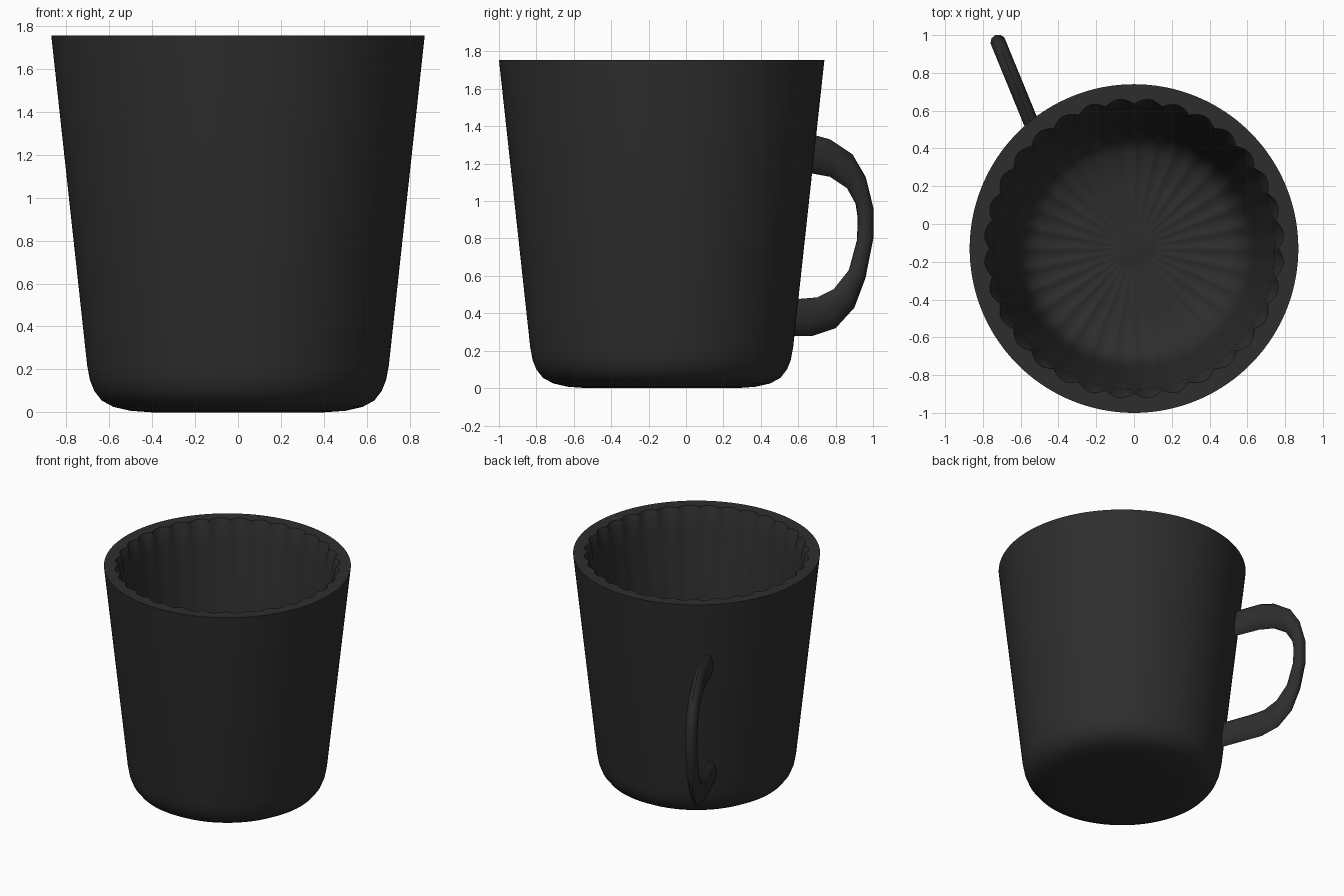
import bpy, bmesh, math
from mathutils import Vector

if "Cube" in bpy.data.objects:
    bpy.data.objects.remove(bpy.data.objects["Cube"])

charcoal = bpy.data.materials.new("charcoal")
charcoal.diffuse_color = (0.027, 0.027, 0.027, 1)
charcoal.use_nodes = True
charcoal.node_tree.nodes["Principled BSDF"].inputs["Base Color"].default_value = charcoal.diffuse_color


def finish(bm, name, angle):
    bmesh.ops.recalc_face_normals(bm, faces=bm.faces)
    mesh = bpy.data.meshes.new(name)
    bm.to_mesh(mesh)
    bm.free()
    mesh.materials.append(charcoal)
    ob = bpy.data.objects.new(name, mesh)
    bpy.context.collection.objects.link(ob)
    bpy.ops.object.select_all(action='DESELECT')
    ob.select_set(True)
    bpy.context.view_layer.objects.active = ob
    bpy.ops.object.shade_smooth_by_angle(angle=math.radians(angle))
    return ob


def bridge(bm, a, b):
    n = len(a)
    for i in range(n):
        j = (i + 1) % n
        bm.faces.new((a[i], a[j], b[j], b[i]))


# Cup: closed lathe, outside then inside (radius, height, flute in radius, flute in height)
SEG, FLUTES, CY = 192, 32, -0.13
profile = [
    (0.40, 0.0, 0, 0), (0.50, 0.007, 0, 0), (0.58, 0.025, 0, 0),
    (0.635, 0.055, 0, 0), (0.67, 0.10, 0, 0), (0.69, 0.15, 0, 0),
    (0.703, 0.22, 0, 0), (0.87, 1.755, 0, 0),
    (0.765, 1.755, 0.03, 0), (0.755, 1.71, 0.022, 0), (0.745, 1.60, 0, 0),
    (0.64, 0.50, 0, 0), (0.61, 0.28, 0.006, 0), (0.57, 0.19, 0.012, 0),
    (0.50, 0.145, 0.015, 0.008), (0.35, 0.125, 0, 0.008), (0.12, 0.12, 0, 0.003),
]
bm = bmesh.new()
rings = []
for r, z, fr, fz in profile:
    ring = []
    for i in range(SEG):
        a = 2 * math.pi * i / SEG
        s = abs(math.sin(a * FLUTES / 2))
        rr = r + fr * s
        ring.append(bm.verts.new((rr * math.cos(a), CY + rr * math.sin(a), z - fz * s)))
    rings.append(ring)
for a, b in zip(rings, rings[1:]):
    bridge(bm, a, b)
bm.faces.new(rings[0])
bm.faces.new(rings[-1])
finish(bm, "cup", 40)

# Handle: oval sections between outer and inner edge points (y, z)
edges = [
    ((0.45, 1.35), (0.45, 1.15)), ((0.68, 1.355), (0.66, 1.15)),
    ((0.77, 1.33), (0.77, 1.13)), ((0.89, 1.25), (0.86, 1.07)),
    ((0.96, 1.13), (0.91, 0.98)), ((1.0, 0.97), (0.92, 0.90)),
    ((1.0, 0.80), (0.915, 0.79)), ((0.96, 0.59), (0.87, 0.63)),
    ((0.90, 0.43), (0.79, 0.53)), ((0.80, 0.32), (0.70, 0.485)),
    ((0.68, 0.28), (0.58, 0.475)), ((0.36, 0.275), (0.36, 0.47)),
]
SIDES, THICK = 10, 0.042
slope = -0.41
across = Vector((1, -slope, 0)).normalized() * THICK


def on_plane(p):
    return Vector((-0.55 + slope * (p[0] - 0.55), p[0], p[1]))


bm = bmesh.new()
rings = []
for outer, inner in edges:
    o, n = on_plane(outer), on_plane(inner)
    mid, half = (o + n) / 2, (o - n) / 2
    rings.append([bm.verts.new(mid + half * math.cos(t) + across * math.sin(t))
                  for t in (2 * math.pi * k / SIDES for k in range(SIDES))])
for a, b in zip(rings, rings[1:]):
    bridge(bm, a, b)
bm.faces.new(rings[0])
bm.faces.new(rings[-1])
finish(bm, "handle", 45)
